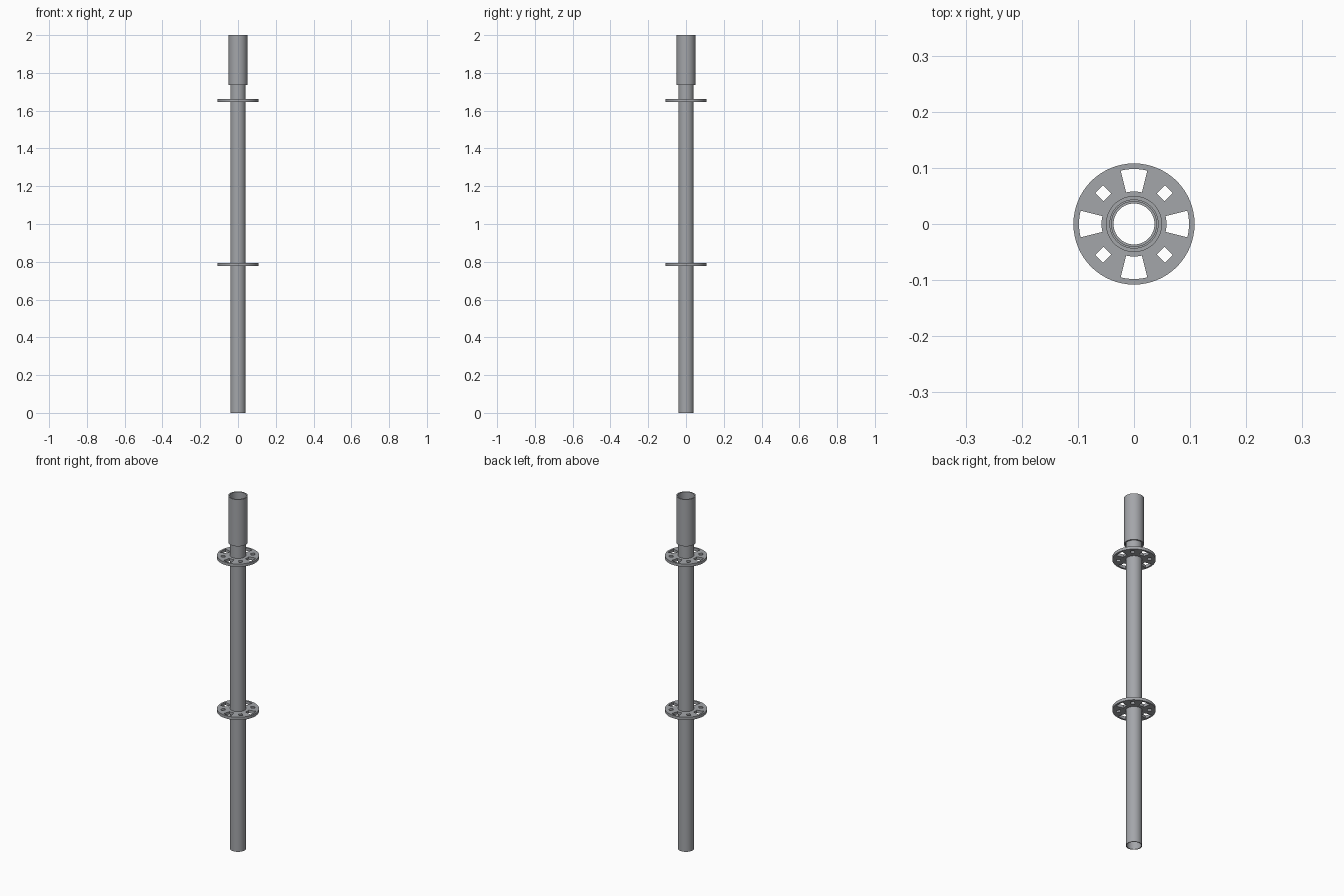
import bpy, bmesh, math

cube = bpy.data.objects.get("Cube")
if cube:
    bpy.data.objects.remove(cube, do_unlink=True)

STEEL = (0.37, 0.38, 0.40, 1.0)
steel = bpy.data.materials.new("galvanised steel")
steel.use_nodes = True
steel.diffuse_color = STEEL
steel.node_tree.nodes["Principled BSDF"].inputs["Base Color"].default_value = STEEL
SIDES = 64


def make_object(name, bm):
    bmesh.ops.recalc_face_normals(bm, faces=bm.faces[:])
    mesh = bpy.data.meshes.new(name)
    bm.to_mesh(mesh)
    bm.free()
    mesh.materials.append(steel)
    obj = bpy.data.objects.new(name, mesh)
    bpy.context.collection.objects.link(obj)
    return obj


def ring(name, inner, outer, bottom, top):
    """Hollow cylinder spun from a rectangular section."""
    bm = bmesh.new()
    section = [(inner, bottom), (outer, bottom), (outer, top), (inner, top)]
    loops = []
    for i in range(SIDES):
        a = math.tau * i / SIDES
        loops.append([bm.verts.new((r * math.cos(a), r * math.sin(a), z)) for r, z in section])
    for i in range(SIDES):
        here, nxt = loops[i], loops[(i + 1) % SIDES]
        for j in range(4):
            k = (j + 1) % 4
            bm.faces.new((here[j], nxt[j], nxt[k], here[k]))
    return make_object(name, bm)


def add_prism(bm, outline, angle, bottom, top):
    """Extruded outline turned about the vertical axis."""
    c, s = math.cos(angle), math.sin(angle)
    low, high = [[bm.verts.new((x * c - y * s, x * s + y * c, z)) for x, y in outline]
                 for z in (bottom, top)]
    bm.faces.new(low)
    bm.faces.new(high)
    n = len(outline)
    for i in range(n):
        k = (i + 1) % n
        bm.faces.new((low[i], low[k], high[k], high[i]))


def arc(radius, half_angle, steps=6):
    angles = [half_angle * (2 * i / steps - 1) for i in range(steps + 1)]
    return [(radius * math.cos(a), radius * math.sin(a)) for a in angles]


def smooth(obj):
    bpy.ops.object.select_all(action="DESELECT")
    obj.select_set(True)
    bpy.context.view_layer.objects.active = obj
    bpy.ops.object.shade_smooth_by_angle(angle=math.radians(30))


# Long tube and the wider socket at its top
parts = [ring("main_tube", 0.0365, 0.041, 0, 1.78),
         ring("top_socket", 0.043, 0.05, 1.735, 2.0)]

# Slot outlines: four wide sector slots and four small square ones
wide_slot = arc(0.098, math.radians(14)) + arc(0.058, math.radians(14))[::-1]
small_slot = [(0.067, -0.0097), (0.088, -0.0097), (0.088, 0.0097), (0.067, 0.0097)]

# Connector rosettes
for name, bottom in (("lower_rosette", 0.778), ("upper_rosette", 1.646)):
    top = bottom + 0.016
    disc = ring(name, 0.0405, 0.108, bottom, top)
    bm = bmesh.new()
    for i in range(4):
        turn = i * math.pi / 2
        add_prism(bm, wide_slot, turn, bottom - 0.02, top + 0.02)
        add_prism(bm, small_slot, turn + math.pi / 4, bottom - 0.02, top + 0.02)
    cutter = make_object(name + "_cutter", bm)
    cut = disc.modifiers.new("slots", "BOOLEAN")
    cut.operation = "DIFFERENCE"
    cut.solver = "EXACT"
    cut.object = cutter
    bpy.ops.object.select_all(action="DESELECT")
    disc.select_set(True)
    bpy.context.view_layer.objects.active = disc
    bpy.ops.object.modifier_apply(modifier=cut.name)
    bpy.data.objects.remove(cutter, do_unlink=True)
    parts.append(disc)

for part in parts:
    smooth(part)
